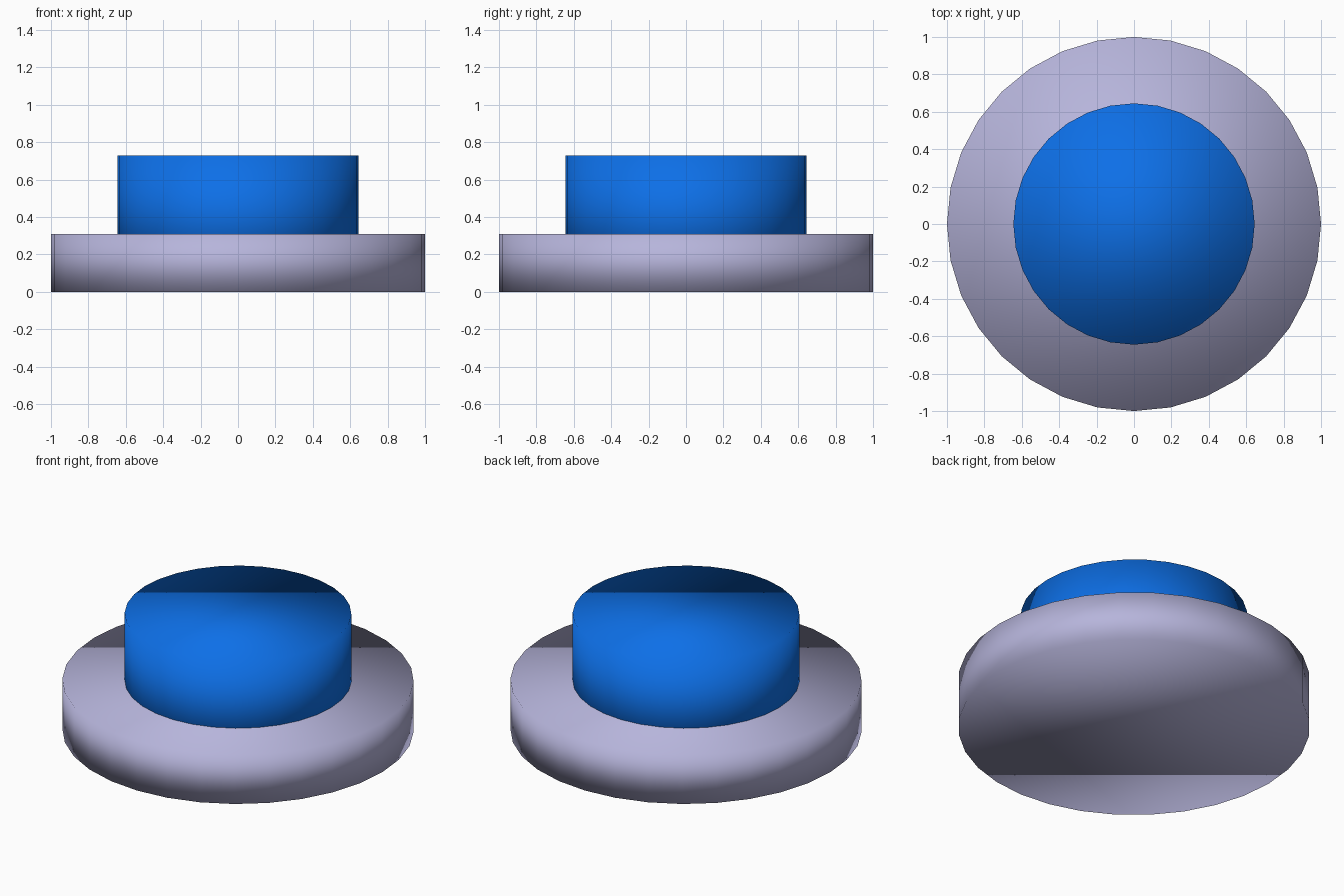
import bpy

if "Cube" in bpy.data.objects:
    bpy.data.objects.remove(bpy.data.objects["Cube"])


def material(name, color):
    mat = bpy.data.materials.new(name)
    mat.diffuse_color = color
    mat.use_nodes = True
    mat.node_tree.nodes["Principled BSDF"].inputs["Base Color"].default_value = mat.diffuse_color
    return mat


def disc(name, radius, z0, z1, mat):
    # 32-sided closed cylinder, smooth shaded over caps and sides
    bpy.ops.mesh.primitive_cylinder_add(
        vertices=32, radius=radius, depth=z1 - z0, location=(0, 0, (z0 + z1) / 2))
    obj = bpy.context.object
    obj.name = name
    obj.data.materials.append(mat)
    bpy.ops.object.shade_smooth()
    return obj


# Wide base
disc("base", 1.0, 0.0, 0.31, material("pale_lavender", (0.47, 0.46, 0.71, 1)))

# Push cap, sunk into the base
disc("button", 0.645, 0.10, 0.73, material("blue", (0.004, 0.16, 0.80, 1)))
